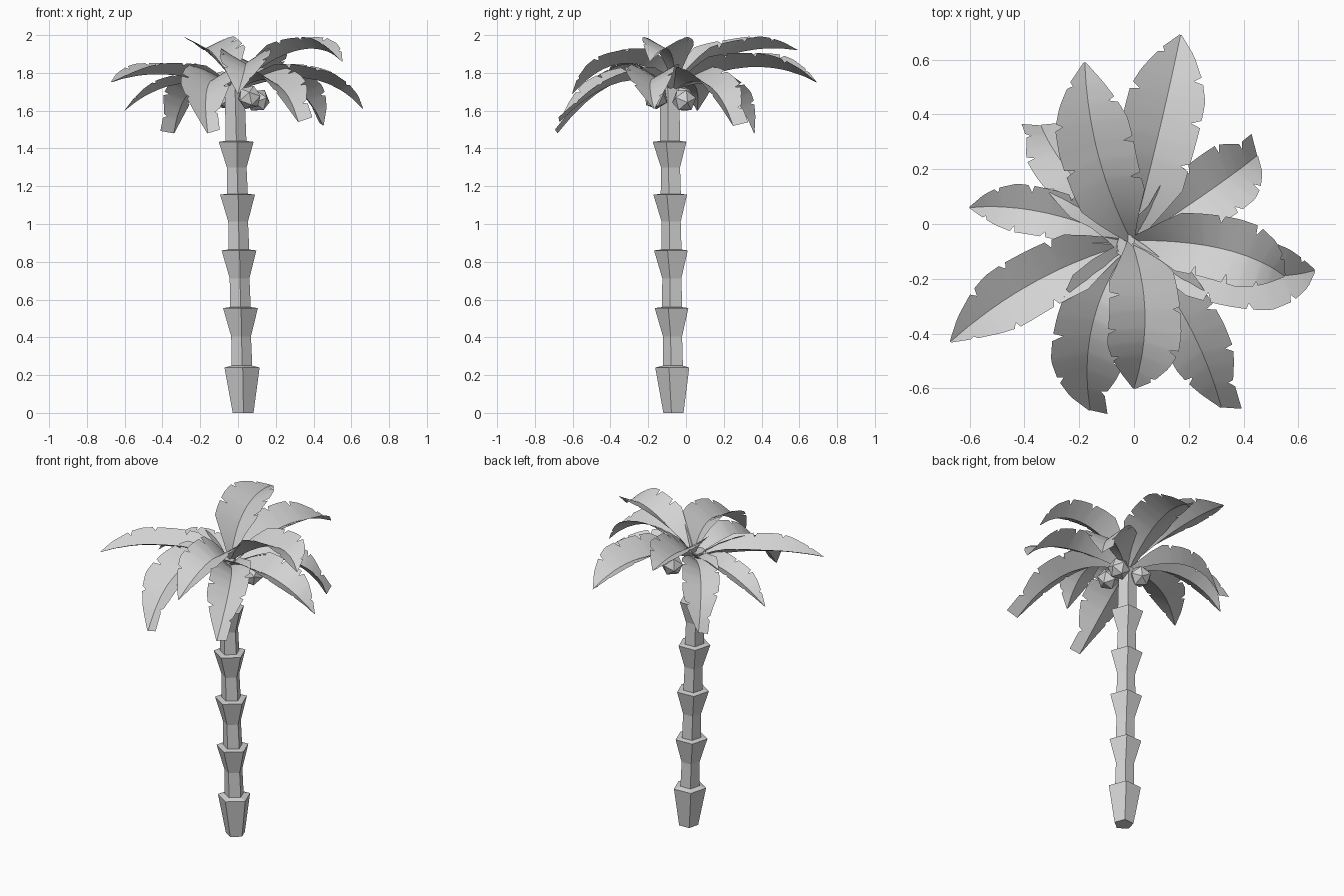
import bpy, bmesh, math, random
from mathutils import Vector

random.seed(4)
cube = bpy.data.objects.get("Cube")
if cube:
    bpy.data.objects.remove(cube, do_unlink=True)

grey = bpy.data.materials.new("plain_grey")
grey.use_nodes = True
GREY = (0.65, 0.65, 0.65, 1)
grey.diffuse_color = GREY
grey.node_tree.nodes["Principled BSDF"].inputs["Base Color"].default_value = GREY


def add_object(name, bm, smooth=False):
    mesh = bpy.data.meshes.new(name)
    bm.to_mesh(mesh)
    bm.free()
    mesh.materials.append(grey)
    if smooth:
        mesh.shade_smooth()
        mesh.set_sharp_from_angle(angle=math.radians(30))
    obj = bpy.data.objects.new(name, mesh)
    bpy.context.collection.objects.link(obj)
    return obj


# Trunk: five-sided flared segments stacked on a slight lean
def trunk():
    wide, neck = 0.098, 0.058
    rings = [(0, neck), (0.24, wide), (0.25, neck)]
    for low, high in ((0.25, 0.56), (0.56, 0.865), (0.865, 1.16), (1.16, 1.44)):
        rings += [((low + high) / 2, neck - 0.003), (high - 0.005, wide - 0.001), (high, neck)]
    rings.append((1.75, neck - 0.004))
    bm = bmesh.new()
    loops = []
    for z, r in rings:
        cx, cy = 0.026 - 0.026 * z, -0.062 - 0.012 * z
        loop = []
        for i in range(5):
            a = math.radians(-87 + 72 * i)
            loop.append(bm.verts.new((cx + r * math.cos(a), cy + r * math.sin(a), z)))
        loops.append(loop)
    for a, b in zip(loops, loops[1:]):
        for i in range(5):
            j = (i + 1) % 5
            bm.faces.new((a[i], a[j], b[j], b[i]))
    bm.faces.new(loops[0][::-1])
    bm.faces.new(loops[-1])
    add_object("trunk", bm)


# Coconuts: low-poly balls around the trunk top
def coconut(i, place):
    bm = bmesh.new()
    bmesh.ops.create_icosphere(bm, subdivisions=1, radius=0.066)
    obj = add_object(f"coconut_{i}", bm)
    obj.location = place
    obj.rotation_euler = (0.3 * i, 0.2, 0.8 * i)


def blade_width(t):
    if t < 0.65:
        return min(1, 0.1 + t / 0.33)
    return 1 - 0.97 * ((t - 0.65) / 0.35) ** 1.5


# Frond: arched midrib with two raised sides, slits along the edges
# and, where torn is above zero, a blunt left corner at the end
def frond(name, base, peak, tip, half, torn, fold_in, fold_out):
    base, peak, tip = Vector(base), Vector(peak), Vector(tip)
    ctrl = 2 * peak - (base + tip) / 2
    stations = [0, 0.1, 0.2, 0.3]
    slits = {}
    for k in range(6):
        cut = 0.38 + 0.1 * k + random.uniform(-0.015, 0.015)
        stations += [cut - 0.012, cut, cut + 0.02]
        depth = random.uniform(0.7, 0.82)
        slits[cut] = (depth, 1) if k % 2 else (1, depth)
    stations.append(1)
    bm = bmesh.new()
    rows = []
    for t in stations:
        mid = base * (1 - t) ** 2 + ctrl * 2 * t * (1 - t) + tip * t * t
        along = ((ctrl - base) * (1 - t) + (tip - ctrl) * t).normalized()
        side = along.cross(Vector((0, 0, 1))).normalized()
        up = side.cross(along)
        fold = math.radians(fold_in + (fold_out - fold_in) * min(1, t / 0.55))
        cuts = slits.get(t, (1, 1))
        left_w = half * max(torn, blade_width(t)) * cuts[0]
        right_w = half * blade_width(t) * cuts[1]
        lift = up * math.sin(fold)
        left = mid + (lift - side * math.cos(fold)) * left_w
        right = mid + (lift + side * math.cos(fold)) * right_w
        rows.append([bm.verts.new(p) for p in (left, mid, right)])
    for a, b in zip(rows, rows[1:]):
        for i in range(2):
            bm.faces.new((a[i], a[i + 1], b[i + 1], b[i]))
    add_object(name, bm, smooth=True)


trunk()
for i, place in enumerate([(0.06, -0.16, 1.67), (0.105, -0.01, 1.655), (-0.065, -0.02, 1.67)]):
    coconut(i + 1, place)

# Upper crown: three steep fronds, cupped near the base
upper = [
    ((-0.13, 0.25, 1.90), (-0.18, 0.59, 1.92), 0.155),
    ((0.04, -0.33, 1.85), (0.0, -0.60, 1.69), 0.15),
    ((0.32, -0.09, 1.92), (0.55, -0.19, 1.86), 0.135),
]
for i, (peak, tip, half) in enumerate(upper):
    frond(f"upper_frond_{i + 1}", (-0.01, -0.06, 1.73), peak, tip, half, 0, 50, 27)

# Lower crown: eight drooping fronds, anticlockwise from the back
lower = [
    ((0.09, 0.33, 1.83), (0.17, 0.69, 1.75), 0.16, 0),
    ((-0.23, 0.18, 1.72), (-0.34, 0.36, 1.48), 0.12, 0.6),
    ((-0.32, 0.04, 1.74), (-0.60, 0.06, 1.60), 0.10, 0),
    ((-0.36, -0.21, 1.79), (-0.67, -0.43, 1.75), 0.13, 0),
    ((-0.15, -0.36, 1.75), (-0.16, -0.68, 1.48), 0.15, 0.45),
    ((0.19, -0.35, 1.75), (0.32, -0.67, 1.54), 0.13, 0.6),
    ((0.37, -0.18, 1.77), (0.66, -0.17, 1.61), 0.14, 0),
    ((0.26, 0.11, 1.74), (0.45, 0.25, 1.52), 0.14, 0.6),
]
for i, (peak, tip, half, torn) in enumerate(lower):
    frond(f"lower_frond_{i + 1}", (-0.01, -0.07, 1.70), peak, tip, half, torn, 40, 27)
